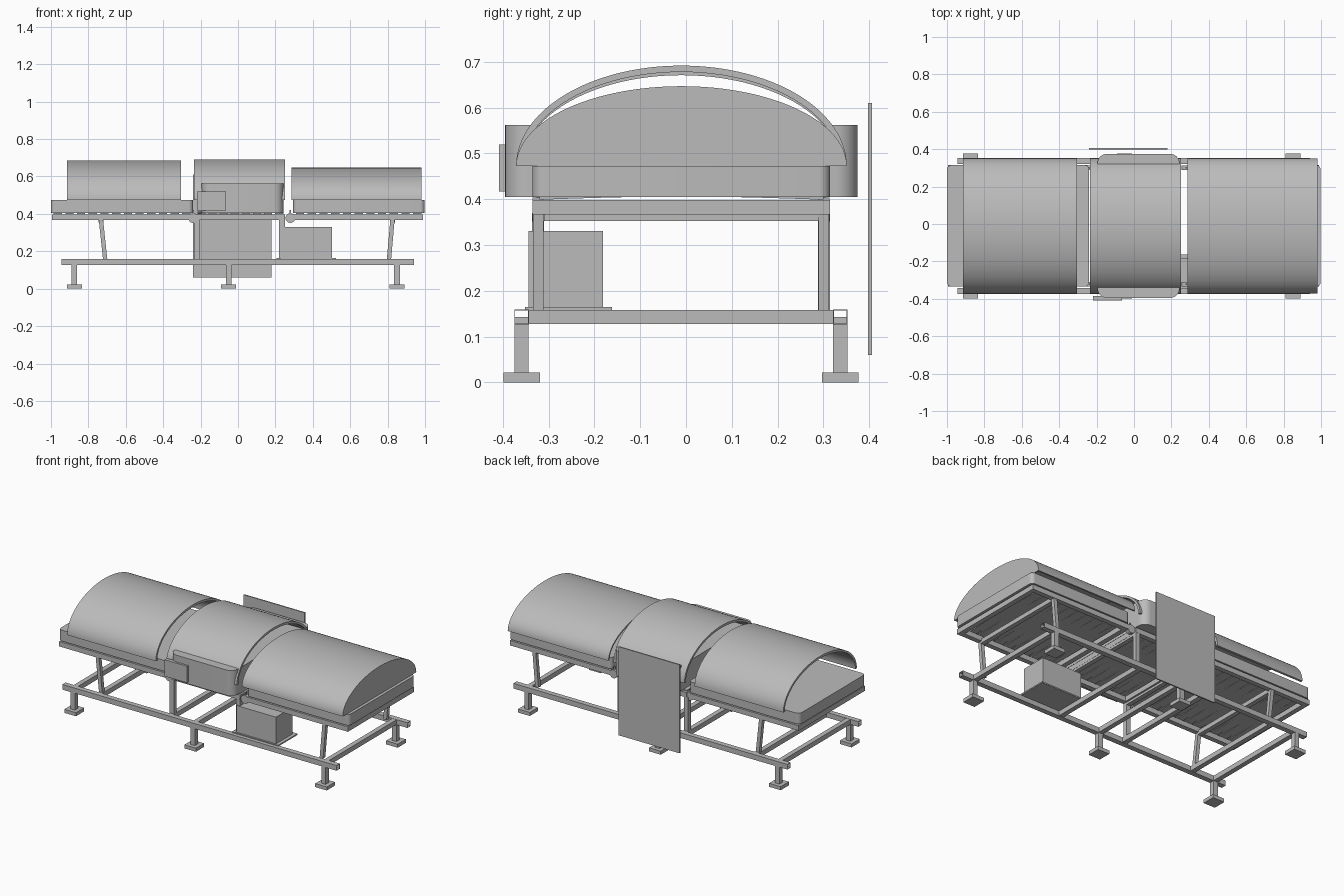
import bpy, bmesh, math
from mathutils import Vector

if "Cube" in bpy.data.objects:
    bpy.data.objects.remove(bpy.data.objects["Cube"], do_unlink=True)

grey = bpy.data.materials.new("plain grey")
grey.use_nodes = True
grey.diffuse_color = (0.5, 0.5, 0.5, 1)
grey.node_tree.nodes["Principled BSDF"].inputs["Base Color"].default_value = grey.diffuse_color


def finish(name, bm, smooth=False):
    bmesh.ops.recalc_face_normals(bm, faces=bm.faces)
    mesh = bpy.data.meshes.new(name)
    bm.to_mesh(mesh)
    bm.free()
    mesh.materials.append(grey)
    ob = bpy.data.objects.new(name, mesh)
    bpy.context.collection.objects.link(ob)
    if smooth:
        bpy.ops.object.select_all(action='DESELECT')
        ob.select_set(True)
        bpy.context.view_layer.objects.active = ob
        bpy.ops.object.shade_smooth_by_angle(angle=math.radians(35))
    return ob


def box(name, x, y, z, radius=0):
    """Box from axis ranges, optionally with rounded upright edges."""
    bm = bmesh.new()
    bmesh.ops.create_cube(bm, size=1)
    for v in bm.verts:
        for i, (a, b) in enumerate((x, y, z)):
            v.co[i] = (a + b) / 2 + v.co[i] * (b - a)
    if radius:
        upright = [e for e in bm.edges if abs(e.verts[0].co.z - e.verts[1].co.z) > 1e-5]
        bmesh.ops.bevel(bm, geom=upright, offset=radius, segments=8, profile=0.5, affect='EDGES')
    return finish(name, bm, radius > 0)


def around(c, w):
    return (c - w / 2, c + w / 2)


def extrude_x(name, points, x0, x1, smooth=False):
    """Closed (y, z) outline swept along x, with capped ends."""
    bm = bmesh.new()
    face = bm.faces.new([bm.verts.new((x0, y, z)) for y, z in points])
    res = bmesh.ops.extrude_face_region(bm, geom=[face])
    bmesh.ops.translate(bm, vec=(x1 - x0, 0, 0),
                        verts=[g for g in res["geom"] if isinstance(g, bmesh.types.BMVert)])
    return finish(name, bm, smooth)


MID_Y = -0.01          # centre line of the bed
BASE = 0.473           # lower edge of the canopies


def arch(half, height, n=48):
    return [(MID_Y - half * math.cos(math.pi * i / n),
             BASE + height * math.sin(math.pi * i / n)) for i in range(n + 1)]


def canopy(name, x0, x1, height, wall):
    outline = arch(0.361, height) + arch(0.361 - wall, height - wall)[::-1]
    return extrude_x(name, outline, x0, x1, True)


# Arched canopies; the foot canopy is closed at its far end
canopy("head_canopy", -0.915, -0.305, 0.212, 0.014)
canopy("middle_canopy", -0.235, 0.252, 0.219, 0.014)
canopy("foot_canopy", 0.287, 0.98, 0.174, 0.01)
extrude_x("foot_canopy_end", arch(0.359, 0.172), 0.972, 0.98)

# Mattress sections and the wider middle housing
box("head_mattress", (-1, -0.24), (-0.335, 0.315), (0.405, BASE), 0.025)
box("foot_mattress", (0.295, 0.998), (-0.335, 0.315), (0.405, BASE), 0.025)
box("middle_housing", (-0.195, 0.243), (-0.395, 0.375), (0.405, 0.562), 0.05)
box("control_unit", (-0.22, -0.065), (-0.408, -0.385), (0.417, 0.52))
box("back_panel", (-0.24, 0.18), (0.398, 0.406), (0.06, 0.61))


def slat(name, x, w):
    """Slightly bowed board across the bed."""
    n, t = 8, 0.006
    top = [(MID_Y - 0.31 + 0.62 * i / n, 0.399 + 0.007 * math.sin(math.pi * i / n) + t)
           for i in range(n + 1)]
    bottom = [(y, z - t) for y, z in top]
    extrude_x(name, top + bottom[::-1], x - w / 2, x + w / 2)


# Bed platform: side rails, end rails and slats for each section
Z_TOP = (0.367, 0.398)
for part, x0, x1 in (("head", -0.995, -0.245), ("middle", -0.225, 0.25), ("foot", 0.3, 0.99)):
    for side, y in (("right", -0.32), ("left", 0.3)):
        box(f"{part}_{side}_rail", (x0, x1), around(y, 0.03), Z_TOP)
    for end, x in (("inner", x0 + 0.015), ("outer", x1 - 0.015)):
        box(f"{part}_{end}_end_rail", around(x, 0.03), (-0.31, 0.29), Z_TOP)
    count = round((x1 - x0) / 0.062)
    for i in range(count):
        slat(f"{part}_slat_{i + 1}", x0 + (x1 - x0) * (i + 0.5) / count, 0.044)


def tube_rail(name, x0, x1, y, z, w, wall):
    """Open square tube along x."""
    bm = bmesh.new()
    rings = []
    for x, h in ((x0, w / 2), (x1, w / 2), (x1, w / 2 - wall), (x0, w / 2 - wall)):
        rings.append([bm.verts.new((x, y + sy * h, z + sz * h))
                      for sy, sz in ((-1, -1), (1, -1), (1, 1), (-1, 1))])
    for a, b in zip(rings, rings[1:] + rings[:1]):
        for i in range(4):
            j = (i + 1) % 4
            bm.faces.new((a[i], a[j], b[j], b[i]))
    return finish(name, bm)


def strut(name, foot, head, w):
    """Leaning square bar with level ends."""
    bm = bmesh.new()
    bmesh.ops.create_cube(bm, size=1)
    a, b = Vector(foot), Vector(head)
    for v in bm.verts:
        mid = b if v.co.z > 0 else a
        v.co = mid + Vector((v.co.x * w, v.co.y * w, 0))
    return finish(name, bm)


def cylinder_y(name, x, y, z, r, length):
    bm = bmesh.new()
    bmesh.ops.create_cone(bm, cap_ends=True, segments=24, radius1=r, radius2=r, depth=length)
    for v in bm.verts:
        v.co = Vector((x + v.co.x, y + v.co.z, z + v.co.y))
    return finish(name, bm, True)


# Base frame, feet, posts and pivots on both sides
for side, y_rail, y_post in (("right", -0.359, -0.323), ("left", 0.337, 0.301)):
    tube_rail(f"{side}_base_rail", -0.945, 0.94, y_rail, 0.143, 0.032, 0.002)
    for place, x in (("head", -0.875), ("middle", -0.05), ("foot", 0.85)):
        box(f"{side}_{place}_leg", around(x, 0.03), around(y_rail, 0.031), (0.02, 0.143))
        box(f"{side}_{place}_foot_pad", around(x, 0.08), around(y_rail, 0.08), (0, 0.022))
    for place, x in (("head", -0.22), ("foot", 0.235)):
        box(f"{side}_{place}_post", around(x, 0.03), around(y_post, 0.026), (0.157, 0.37))
    strut(f"{side}_head_strut", (-0.71, y_post, 0.155), (-0.733, y_post, 0.37), 0.023)
    strut(f"{side}_foot_strut", (0.807, y_post, 0.155), (0.826, y_post, 0.37), 0.023)
    for place, x in (("head", -0.24), ("foot", 0.28)):
        cylinder_y(f"{side}_{place}_pivot", x, y_post, 0.378, 0.026, 0.024)
        box(f"{side}_{place}_pin", around(x, 0.008), around(y_post, 0.008), (0.38, 0.42))

# Cross bars of the base
for i, x in enumerate((-0.875, -0.71, -0.22, -0.05, 0.235, 0.85)):
    box(f"base_cross_bar_{i + 1}", around(x, 0.03), (-0.345, 0.323), (0.128, 0.158))

# Upper cross bars joining the struts and posts
for i, x in enumerate((-0.733, -0.22, 0.235, 0.826)):
    box(f"upper_cross_bar_{i + 1}", around(x, 0.028), (-0.31, 0.29), (0.353, 0.38))

# Power unit on its tray
box("power_unit", (0.23, 0.502), (-0.344, -0.181), (0.163, 0.331))
box("power_unit_tray", (0.205, 0.523), (-0.352, -0.162), (0.157, 0.165))
